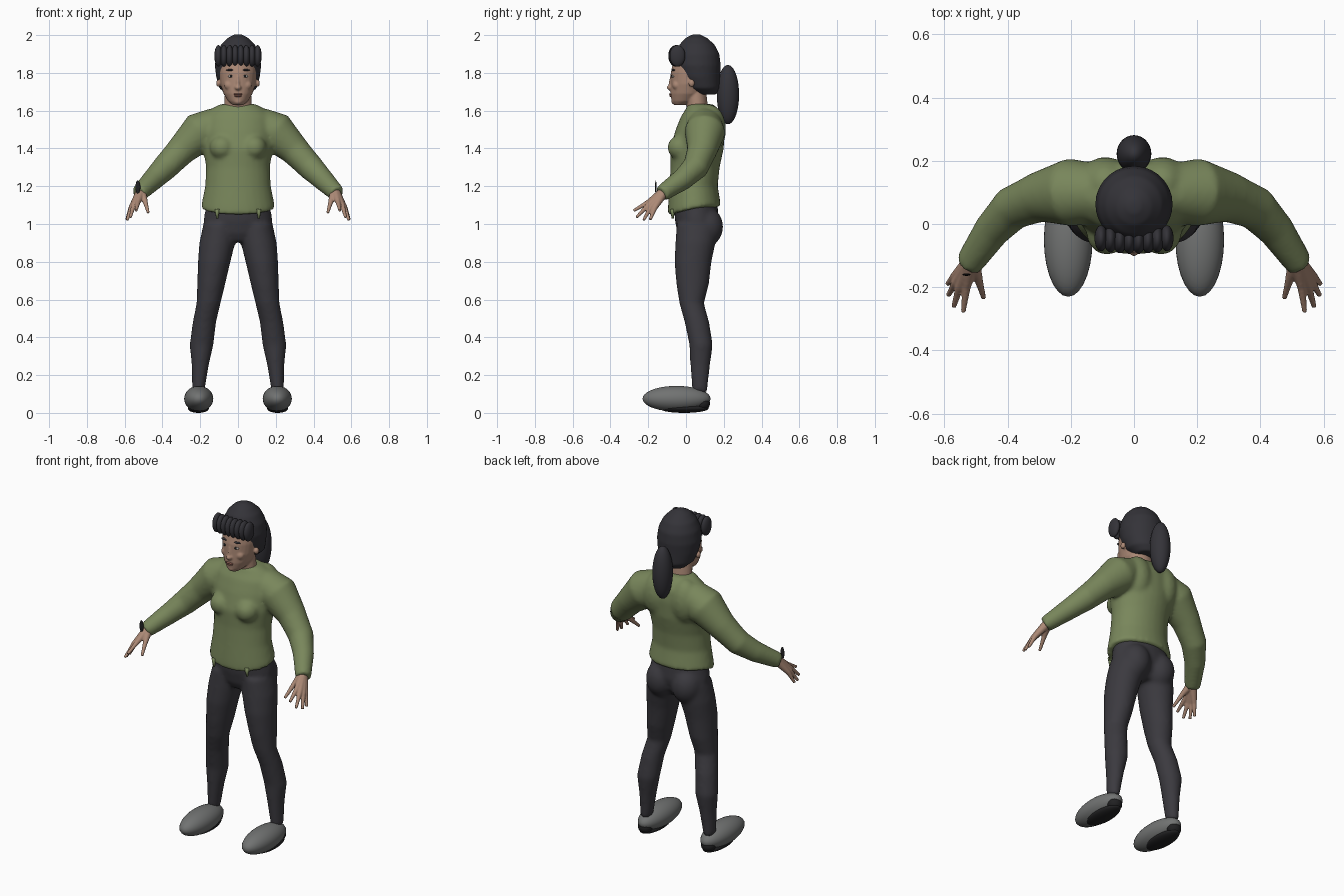
import bpy, bmesh, math
from mathutils import Vector, Matrix

cube = bpy.data.objects.get("Cube")
if cube:
    bpy.data.objects.remove(cube, do_unlink=True)


def material(name, r, g, b):
    m = bpy.data.materials.new(name)
    m.use_nodes = True
    m.diffuse_color = (r, g, b, 1)
    bsdf = m.node_tree.nodes["Principled BSDF"]
    bsdf.inputs["Base Color"].default_value = (r, g, b, 1)
    bsdf.inputs["Roughness"].default_value = 0.8
    return m


green = material("sweater green", .19, .24, .105)
charcoal = material("trouser charcoal", .044, .042, .05)
black = material("hair black", .034, .033, .04)
skin = material("skin", .41, .25, .18)
grey = material("shoe grey", .165, .17, .168)
dark = material("sole and eye dark", .015, .015, .016)
white = material("eye white", .6, .55, .5)
lip = material("lip", .3, .13, .1)


def ball(bm, loc, radii, side=1):
    """Ellipsoid; side -1 mirrors it across x."""
    place = Matrix.Translation((loc[0] * side, loc[1], loc[2]))
    bmesh.ops.create_uvsphere(bm, u_segments=28, v_segments=18, radius=1,
                              matrix=place @ Matrix.Diagonal((*radii, 1)))


def loft(bm, rings, side=1, upright=True, sides=28):
    """Closed loft through (x, y, z, rx, ry) rings; tilted rings follow the path."""
    centres = [Vector(r[:3]) for r in rings]
    loops = []
    for i, ring in enumerate(rings):
        along = centres[min(i + 1, len(rings) - 1)] - centres[max(i - 1, 0)]
        turn = Matrix.Identity(3) if upright else along.to_track_quat("Z", "Y").to_matrix()
        loop = []
        for k in range(sides):
            a = math.tau * k / sides
            p = centres[i] + turn @ Vector((ring[3] * math.cos(a), ring[-1] * math.sin(a), 0))
            loop.append(bm.verts.new((p.x * side, p.y, p.z)))
        loops.append(loop)
    for low, high in zip(loops, loops[1:]):
        for k in range(sides):
            n = (k + 1) % sides
            bm.faces.new((low[k], low[n], high[n], high[k]))
    bm.faces.new(loops[0])
    bm.faces.new(loops[-1])


def finish(bm, name, mat, voxel=0, smooth=6):
    """Turn the parts into an object, optionally fused into one skin."""
    bmesh.ops.recalc_face_normals(bm, faces=bm.faces)
    mesh = bpy.data.meshes.new(name)
    bm.to_mesh(mesh)
    bm.free()
    obj = bpy.data.objects.new(name, mesh)
    bpy.context.collection.objects.link(obj)
    if voxel:
        bpy.context.view_layer.objects.active = obj
        fuse = obj.modifiers.new("fuse", "REMESH")
        fuse.mode = "VOXEL"
        fuse.voxel_size = voxel
        soften = obj.modifiers.new("soften", "SMOOTH")
        soften.factor = .5
        soften.iterations = smooth
        for mod in ("fuse", "soften"):
            bpy.ops.object.modifier_apply(modifier=mod)
    obj.data.materials.clear()
    obj.data.materials.append(mat)
    for p in obj.data.polygons:
        p.use_smooth = True
        p.material_index = 0
    return obj


def single(name, mat, loc, radii, side=1):
    bm = bmesh.new()
    ball(bm, loc, radii, side)
    return finish(bm, name, mat)


def column(rows):
    """Central rings from (z, y, rx, ry) rows."""
    return [(0, y, z, rx, ry) for z, y, rx, ry in rows]


SIDES = ((1, "left"), (-1, "right"))

# Sweater: torso, bust and sleeves fused
bm = bmesh.new()
loft(bm, column([(1.07, .045, .198, .142), (1.1, .045, .194, .14), (1.2, .04, .174, .128),
                 (1.3, .048, .169, .13), (1.4, .058, .185, .142), (1.5, .075, .19, .13),
                 (1.57, .085, .18, .112), (1.61, .085, .14, .085), (1.635, .075, .095, .068)]))
for v in bm.verts:
    if v.co.z < 1.09:
        v.co.z += .02 - .045 * max(0, (.06 - v.co.y) / .16)
for s, _ in SIDES:
    ball(bm, (.085, -.03, 1.405), (.065, .068, .065), s)
    ball(bm, (.09, .13, 1.5), (.085, .082, .13), s)
    loft(bm, [(.11, .1, 1.53, .09), (.2, .1, 1.487, .108), (.3, .085, 1.39, .08),
              (.385, .05, 1.3, .07), (.45, -.02, 1.235, .058), (.525, -.13, 1.16, .044)],
         s, upright=False)
finish(bm, "sweater", green, .011, 8)

# Torn threads under the hem
bm = bmesh.new()
for s, _ in SIDES:
    loft(bm, [(.11, -.07, 1.03, .006), (.11, -.072, 1.08, .013)], s, sides=8)
finish(bm, "hem_threads", green)

# Trousers: hips, seat and legs fused
bm = bmesh.new()
loft(bm, column([(.905, .05, .1, .07), (.95, .055, .165, .1), (1.02, .058, .183, .117),
                 (1.12, .05, .165, .115)]))
for s, _ in SIDES:
    ball(bm, (.085, .107, .985), (.086, .09, .105), s)
    loft(bm, [(.21, .073, .11, .032, .039), (.2, .075, .25, .045, .052), (.193, .08, .36, .063, .062),
              (.178, .058, .48, .062, .065), (.156, .03, .58, .064, .065), (.142, .035, .68, .074, .086),
              (.126, .037, .8, .086, .098), (.11, .05, .9, .095, .106), (.095, .06, 1, .088, .11)], s)
finish(bm, "trousers", charcoal, .011, 8)

# Shoes with dark soles
for s, side in SIDES:
    single(side + "_shoe", grey, (.208, -.05, .075), (.077, .18, .068), s)
    bm = bmesh.new()
    ball(bm, (.21, -.01, .024), (.056, .13, .024), s)
    ball(bm, (.21, .085, .05), (.042, .042, .038), s)
    finish(bm, side + "_sole", dark)

# Hands: every finger runs from the wrist, fused into a palm
FINGERS = [((.492, -.175, 1.12), (.475, -.235, 1.06)), ((.53, -.2, 1.115), (.54, -.278, 1.07)),
           ((.552, -.2, 1.1), (.57, -.262, 1.035)), ((.564, -.185, 1.09), (.587, -.225, 1.02)),
           ((.567, -.165, 1.085), (.59, -.19, 1.022))]
for s, side in SIDES:
    bm = bmesh.new()
    for knuckle, tip in FINGERS:
        wrist = Vector((.513, -.115, 1.172)).lerp(Vector(knuckle), .1)
        middle = Vector(knuckle).lerp(Vector(tip), .5)
        loft(bm, [(*wrist, .026), (*wrist.lerp(Vector(knuckle), .5), .02), (*knuckle, .014),
                  (*middle, .0105), (*tip, .008)], s, upright=False, sides=12)
    finish(bm, side + "_hand", skin, .004, 4)

# Thin blade standing on the right wrist
single("wrist_blade", dark, (.53, -.16, 1.195), (.013, .004, .036), -1)

# Head: skull, neck, nose and ears fused
bm = bmesh.new()
loft(bm, column([(1.63, -.035, .028, .028), (1.65, -.012, .052, .064), (1.69, .008, .077, .091),
                 (1.74, .02, .093, .102), (1.8, .03, .1, .111), (1.87, .04, .1, .105),
                 (1.93, .05, .07, .07)]))
loft(bm, column([(1.56, .07, .085, .06), (1.62, .06, .074, .056), (1.72, .05, .068, .055)]))
ball(bm, (0, -.081, 1.722), (.018, .021, .015))
loft(bm, [(0, -.078, 1.725, .011, .018), (0, -.074, 1.785, .008, .01)])
ball(bm, (0, -.06, 1.65), (.024, .018, .018))
for s, _ in SIDES:
    ball(bm, (.104, .03, 1.745), (.012, .016, .02), s)
    ball(bm, (.045, -.05, 1.735), (.028, .022, .026), s)
finish(bm, "head", skin, .005, 5)

# Face details
single("upper_lip", lip, (0, -.081, 1.687), (.024, .009, .005))
single("lower_lip", lip, (0, -.079, 1.678), (.019, .009, .006))
for s, side in SIDES:
    single(side + "_eye", white, (.037, -.068, 1.782), (.016, .009, .007), s)
    single(side + "_iris", dark, (.037, -.074, 1.783), (.007, .006, .007), s)
    single(side + "_brow", black, (.041, -.067, 1.815), (.022, .01, .005), s)

# Hair cap, rolled fringe and ponytail
bm = bmesh.new()
loft(bm, column([(1.685, .105, .06, .055), (1.72, .087, .1, .093), (1.78, .07, .116, .111),
                 (1.84, .062, .123, .122), (1.9, .06, .114, .117), (1.95, .058, .09, .093),
                 (1.985, .055, .055, .057), (2.004, .055, .02, .02)]))
finish(bm, "hair_cap", black, .008, 5)
bm = bmesh.new()
LOBES = 8
for i in range(LOBES):
    across = 2 * i / (LOBES - 1) - 1
    ball(bm, (.104 * across, -.053 + .008 * across ** 2, 1.89), (.021, .041, .057))
finish(bm, "rolled_fringe", black)
single("ponytail", black, (0, .222, 1.685), (.055, .059, .157))
